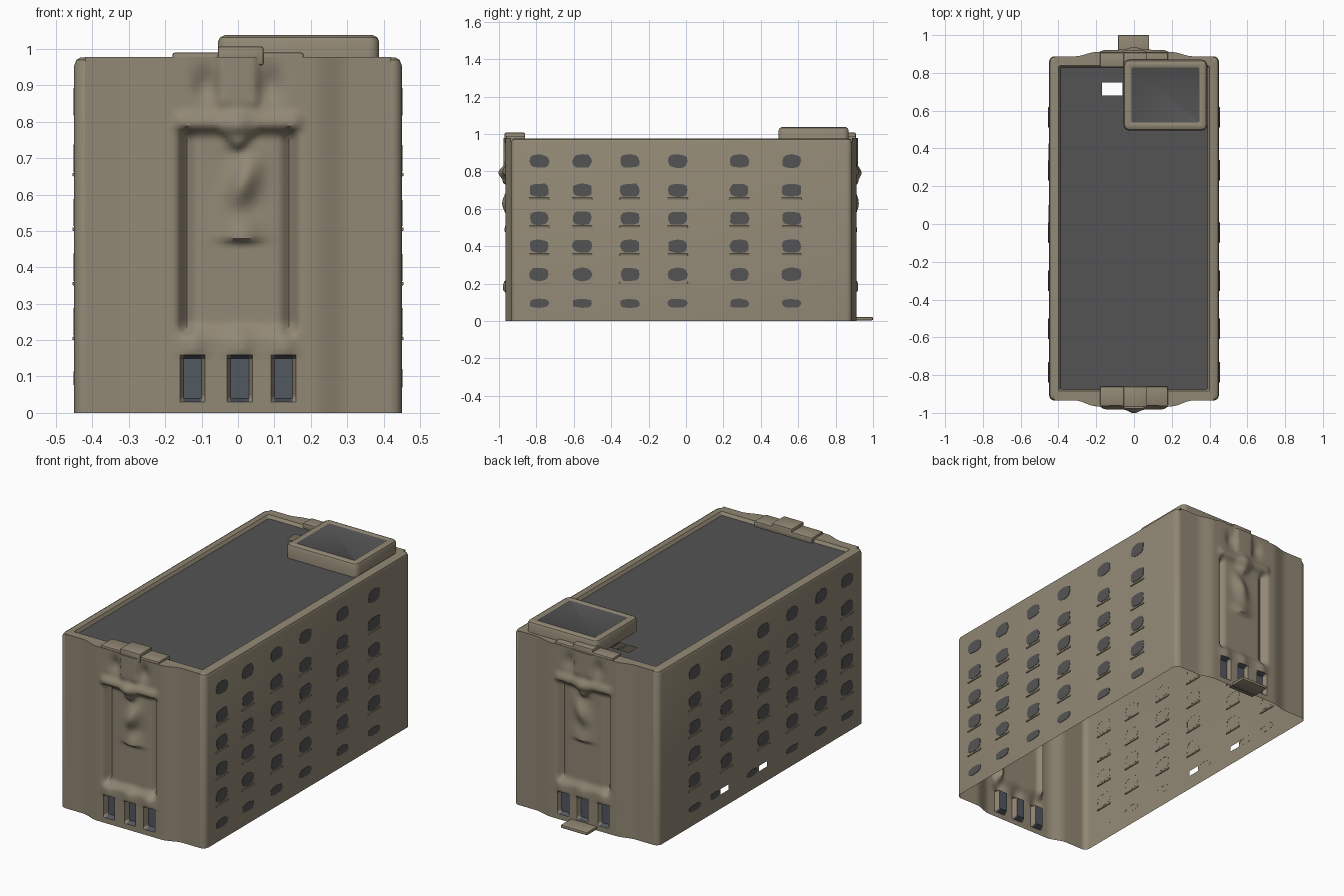
import bpy, bmesh, math, random
from mathutils import Vector

if "Cube" in bpy.data.objects:
    bpy.data.objects.remove(bpy.data.objects["Cube"])

random.seed(4)


def material(name, rgb):
    m = bpy.data.materials.new(name)
    m.diffuse_color = (*rgb, 1)
    m.use_nodes = True
    m.node_tree.nodes["Principled BSDF"].inputs["Base Color"].default_value = m.diffuse_color
    return m


STONE = material("tan stone", (0.285, 0.245, 0.175))
DARK = material("dark grey roof and glass", (0.088, 0.088, 0.09))
DOOR = material("blue grey door glass", (0.085, 0.095, 0.115))


def finish(bm, name, mats, angle=35):
    me = bpy.data.meshes.new(name)
    bm.to_mesh(me)
    bm.free()
    for m in mats:
        me.materials.append(m)
    ob = bpy.data.objects.new(name, me)
    bpy.context.collection.objects.link(ob)
    bpy.ops.object.select_all(action='DESELECT')
    ob.select_set(True)
    bpy.context.view_layer.objects.active = ob
    bpy.ops.object.shade_smooth_by_angle(angle=math.radians(angle))
    return ob


def loft(x0, x1, y0, y1, steps, radius):
    """Rounded-rectangle rings at (inset, z), joined and capped with a dark top."""
    bm = bmesh.new()
    rings = []
    for inset, z in steps:
        r = max(radius - inset, 0.008)
        ring = []
        for k, (cx, cy) in enumerate([(x1 - inset - r, y1 - inset - r), (x0 + inset + r, y1 - inset - r),
                                      (x0 + inset + r, y0 + inset + r), (x1 - inset - r, y0 + inset + r)]):
            for i in range(5):
                a = (k + i / 4) * math.pi / 2
                ring.append(bm.verts.new((cx + r * math.cos(a), cy + r * math.sin(a), z)))
        rings.append(ring)
    for a, b in zip(rings, rings[1:]):
        for i in range(len(a)):
            j = (i + 1) % len(a)
            bm.faces.new((a[i], a[j], b[j], b[i]))
    bm.faces.new(rings[-1]).material_index = 1
    bm.normal_update()
    return bm


def cut_hole(bm, pick, lo, hi):
    """Slice the picked faces along the box limits and remove the middle piece."""
    for axis in range(3):
        for lim in (lo[axis], hi[axis]):
            bm.normal_update()
            fs = [f for f in bm.faces if pick(f)]
            geom = set(fs)
            for f in fs:
                geom.update(f.edges)
                geom.update(f.verts)
            no = Vector((0, 0, 0))
            no[axis] = 1
            bmesh.ops.bisect_plane(bm, geom=list(geom), plane_co=no * lim, plane_no=no)
    dead = [f for f in bm.faces if pick(f) and
            all(lo[i] < f.calc_center_median()[i] < hi[i] for i in range(3))]
    bmesh.ops.delete(bm, geom=dead, context='FACES')


def box(name, x0, x1, y0, y1, z0, z1, bevel=0.006):
    bm = bmesh.new()
    bmesh.ops.create_cube(bm, size=1)
    for v in bm.verts:
        v.co = ((x0 + x1) / 2 + v.co.x * (x1 - x0), (y0 + y1) / 2 + v.co.y * (y1 - y0),
                (z0 + z1) / 2 + v.co.z * (z1 - z0))
    bmesh.ops.bevel(bm, geom=bm.edges[:], offset=bevel, segments=2, profile=0.5, affect='EDGES')
    return finish(bm, name, [STONE])


FRONT, BACK = -0.935, 0.888
COLS = (-0.785, -0.555, -0.3, -0.045, 0.285, 0.565)
ROWS = (0.855, 0.70, 0.55, 0.40, 0.25, 0.095)

# Hollow body: walls, parapet and sunken roof, open underneath
body = loft(-0.45, 0.45, FRONT, BACK,
            [(0, 0), (0, 0.955), (0.006, 0.97), (0.018, 0.977), (0.05, 0.977), (0.06, 0.96)], 0.03)
bmesh.ops.delete(body, context='FACES',
                 geom=[f for f in body.faces if abs(f.normal.y) > 0.99 and f.calc_area() > 0.3])
cut_hole(body, lambda f: f.material_index == 1, (-0.17, 0.68, 0.9), (-0.06, 0.75, 1.1))
for y in (0.3, -0.04):
    cut_hole(body, lambda f: f.normal.x < -0.99, (-0.5, y - 0.035, 0.08), (-0.4, y + 0.035, 0.11))
finish(body, "building_walls_and_roof", [STONE, DARK])

# Roof house
house = loft(-0.055, 0.388, 0.495, 0.87,
             [(0, 0.95), (0, 1.02), (0.006, 1.032), (0.018, 1.038), (0.036, 1.038), (0.042, 1.034)], 0.03)
finish(house, "roof_house", [STONE, DARK])


# Sculpted entrance facade, as a relief
def step(a, b, t):
    t = min(max((t - a) / (b - a), 0), 1)
    return t * t * (3 - 2 * t)


def bump(t, centre, width):
    return math.exp(-((t - centre) / width) ** 2)


DOORS = (-0.125, 0.005, 0.125)


def is_door(x, z):
    return 0.03 < z < 0.155 and any(abs(x - d) < 0.026 for d in DOORS)


def relief(x, z):
    ax = abs(x)
    d = 0.03 * (1 - step(0.2, 0.31, ax))                       # projecting bay
    tall = step(0.2, 0.25, z) * (1 - step(0.75, 0.79, z))
    d -= tall * 0.022 * (1 - step(0.13, 0.17, ax))             # central recess
    d -= tall * 0.028 * bump(ax, 0.143, 0.016)                 # side grooves
    low = 0.78 - 0.055 * max(0, 1 - ax / 0.06)                 # pointed cornice
    d += 0.016 * step(low - 0.012, low + 0.012, z) * (1 - step(0.8, 0.84, z)) * (1 - step(0.15, 0.19, ax))
    d += 0.021 * bump(x, 0, 0.035) * step(0.71, 0.75, z) * (1 - step(0.79, 0.86, z))
    d += 0.012 * step(0.82, 0.86, z) * (1 - step(0.045, 0.065, ax))   # crown pier
    d -= 0.02 * bump(ax, 0.09, 0.03) * bump(z, 0.9, 0.045)            # crown niches
    d += 0.04 * bump(x, 0.01 + 0.3 * (z - 0.62), 0.04) * bump(z, 0.63, 0.07)   # statue
    d += 0.028 * bump(x, 0.01, 0.05) * step(0.465, 0.475, z) * (1 - step(0.48, 0.58, z))
    for c in DOORS:                                            # hoods over doors
        d += 0.014 * bump(x, c, 0.032) * step(0.15, 0.165, z) * (1 - step(0.18, 0.26, z))
    if is_door(x, z):
        d -= 0.03
    return d


def facade(name, base, side, scale):
    bm = bmesh.new()
    nx, nz = 84, 98
    grid = []
    for j in range(nz + 2):
        z = min(j, nz) * 0.978 / nz
        row = []
        for i in range(nx + 1):
            x = -0.42 + 0.01 * i
            d = relief(x, z) * scale if j <= nz else -0.04
            row.append(bm.verts.new((x, base + side * d, z)))
        grid.append(row)
    for j in range(nz + 1):
        for i in range(nx):
            q = [grid[j][i], grid[j][i + 1], grid[j + 1][i + 1], grid[j + 1][i]]
            f = bm.faces.new(q if side < 0 else q[::-1])
            c = f.calc_center_median()
            f.material_index = int(is_door(c.x, c.z))
    finish(bm, name, [STONE, DOOR], 50)


facade("front_facade", FRONT, -1, 1.0)
facade("back_facade", BACK, 1, 0.75)

# Stepped crests on the parapet and the back door step
for side, y0, y1 in (("front", -0.962, -0.86), ("back", 0.83, 0.908)):
    box(side + "_crest_wide", -0.18, 0.18, y0, y1, 0.955, 0.99)
    box(side + "_crest_centre", -0.055, 0.07, y0 - 0.008, y1, 0.955, 1.007)
box("back_door_step", -0.085, 0.08, 0.88, 1.0, 0.004, 0.022)

# Side windows: thin rounded plates on both long walls
bm = bmesh.new()
for sx in (-1, 1):
    for row, z in enumerate(ROWS):
        for col, y in enumerate(COLS):
            hw, hh = 0.052, (0.024 if row == 5 else 0.036)
            if row == 5 and sx < 0:
                if col in (3, 4):
                    y, hw = y + 0.1, 0.045                      # beside the open slots
                hh = 0.018
            pts = []
            for k in range(12):
                a = k * math.tau / 12
                r = random.uniform(0.92, 1.06)
                cy, cz = math.cos(a), math.sin(a)
                pts.append((y + hw * r * math.copysign(abs(cy) ** 0.7, cy),
                            z + hh * r * math.copysign(abs(cz) ** 0.7, cz)))
            outer = [bm.verts.new((sx * 0.452, p, q)) for p, q in pts]
            inner = [bm.verts.new((sx * 0.4495, p, q)) for p, q in pts]
            bm.faces.new(outer)
            for k in range(12):
                n = (k + 1) % 12
                bm.faces.new((outer[k], inner[k], inner[n], outer[n]))
bmesh.ops.recalc_face_normals(bm, faces=bm.faces[:])
finish(bm, "side_windows", [DARK])

# Narrow window ledges below the upper rows
for sx in (-1, 1):
    for z in ROWS[1:5]:
        for y in COLS:
            a, b = sorted((sx * 0.445, sx * 0.455))
            box("window_ledge", a, b, y - 0.055, y + 0.055, z - 0.05, z - 0.04, 0.003)
